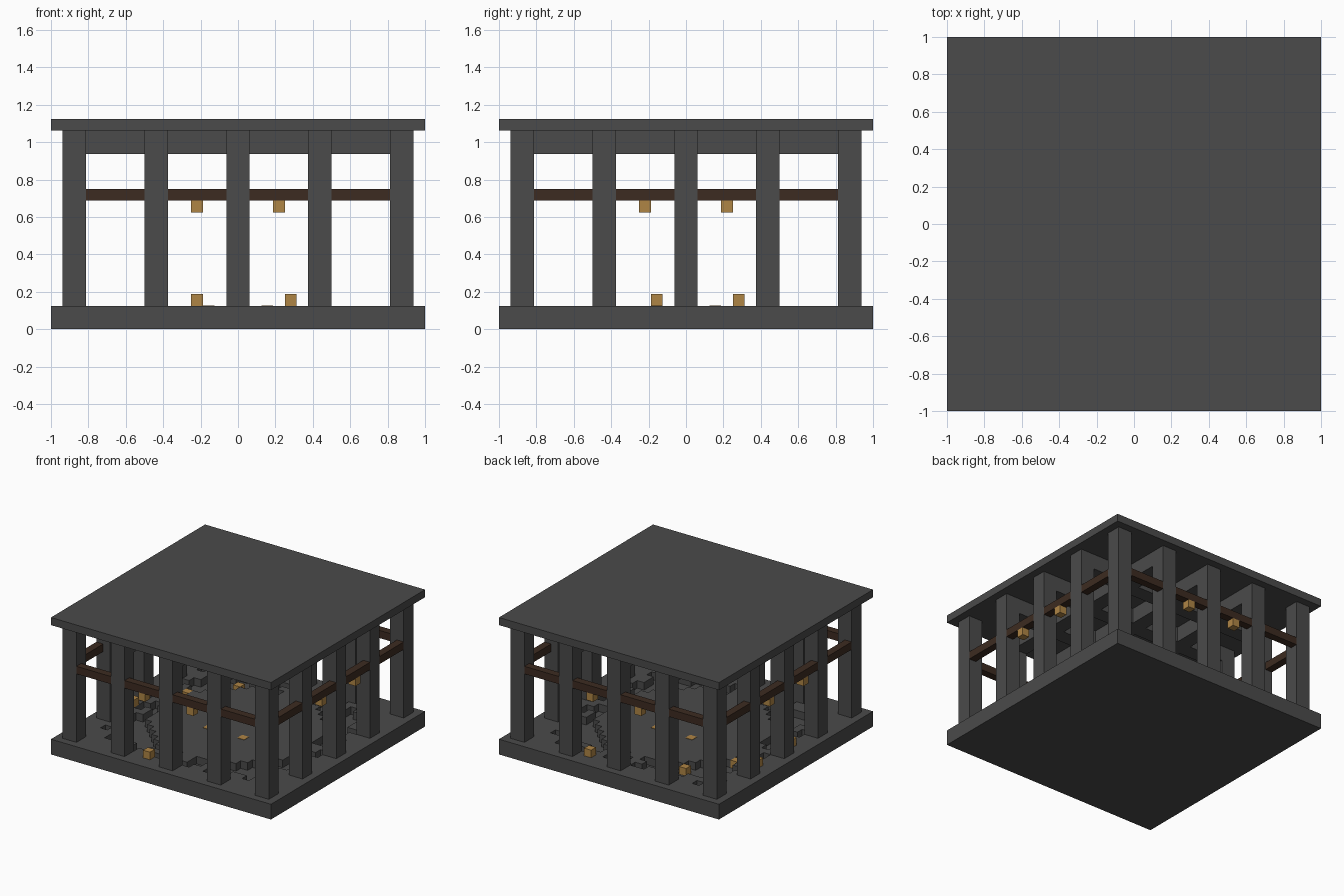
import bpy, bmesh, math, random
from mathutils import Vector

cube = bpy.data.objects.get("Cube")
if cube:
    bpy.data.objects.remove(cube, do_unlink=True)

U = 1 / 16          # one block
random.seed(4)


def material(name, color):
    m = bpy.data.materials.new(name)
    m.use_nodes = True
    m.diffuse_color = (*color, 1)
    m.node_tree.nodes["Principled BSDF"].inputs["Base Color"].default_value = (*color, 1)
    return m


stone = material("dark stone", (0.069, 0.069, 0.069))
wood = material("dark wood", (0.046, 0.024, 0.015))
glow = material("amber lamp", (0.43, 0.235, 0.06))


def finish(name, bm, mat):
    mesh = bpy.data.meshes.new(name)
    bm.to_mesh(mesh)
    bm.free()
    mesh.materials.append(mat)
    ob = bpy.data.objects.new(name, mesh)
    bpy.context.collection.objects.link(ob)
    return ob


def box(name, center, size, mat):
    bm = bmesh.new()
    bmesh.ops.create_cube(bm, size=1)
    for v in bm.verts:
        v.co = Vector(center) + Vector(a * b for a, b in zip(v.co, size))
    return finish(name, bm, mat)


# Floor slab with a ragged trench around a round island
def height(i, j):
    if not (0 <= i < 32 and 0 <= j < 32):
        return 0
    x, y = (i - 15.5) * U, (j - 15.5) * U
    edge, r = max(abs(x), abs(y)), math.hypot(x, y)
    if edge > 0.8 or r < 0.66:
        return 2 * U
    if edge > 0.7 and (i * 7 + j * 5) % 4 < 2:
        return 2 * U
    if r > 0.9 and (i // 2 + j // 2) % 2:
        return 2 * U
    return U


bm = bmesh.new()


def quad(*points):
    bm.faces.new([bm.verts.new(p) for p in points])


def edge_of(k):
    return k * U - 1


for i in range(-1, 32):
    for j in range(-1, 32):
        h, hx, hy = height(i, j), height(i + 1, j), height(i, j + 1)
        x0, x1, y0, y1 = edge_of(i), edge_of(i + 1), edge_of(j), edge_of(j + 1)
        if h:
            quad((x0, y0, h), (x1, y0, h), (x1, y1, h), (x0, y1, h))
        if h != hx:
            quad((x1, y0, hx), (x1, y0, h), (x1, y1, h), (x1, y1, hx))
        if h != hy:
            quad((x1, y1, hy), (x1, y1, h), (x0, y1, h), (x0, y1, hy))
quad((-1, -1, 0), (-1, 1, 0), (1, 1, 0), (1, -1, 0))
bmesh.ops.remove_doubles(bm, verts=bm.verts, dist=0.001)
bmesh.ops.recalc_face_normals(bm, faces=bm.faces)
bmesh.ops.dissolve_limit(bm, angle_limit=0.02, verts=bm.verts, edges=bm.edges)
finish("floor_slab", bm, stone)

# Roof slab and the lattice of ceiling beams
box("roof_slab", (0, 0, 17.5 * U), (2, 2, U), stone)
for k in (-7, 0, 7):
    box("ceiling_beam_x", (0, k * U, 16 * U), (26 * U, 2 * U, 2 * U), stone)
    box("ceiling_beam_y", (k * U, 0, 16 * U), (2 * U, 26 * U, 2 * U), stone)

# Pillars around the edge
rows = (-14, -7, 0, 7, 14)
for px in rows:
    for py in rows:
        if 14 in (abs(px), abs(py)):
            box("pillar", (px * U, py * U, 9.5 * U), (2 * U, 2 * U, 15 * U), stone)


def lamp(name, x, y, z):
    box(name, (x * U, y * U, z * U), (U, U, U), glow)


# Rails between pillars, flush with their outer faces, with hanging lamps
for s in (-1, 1):
    for a, b in zip(rows, rows[1:]):
        mid, span = (a + b) / 2 * U, (b - a - 2) * U
        box("rail_x", (mid, s * 14.5 * U, 11.5 * U), (span, U, U), wood)
        box("rail_y", (s * 14.5 * U, mid, 11.5 * U), (U, span, U), wood)
    for t in (-3.5, 3.5):
        lamp("hanging_lamp", t, s * 14.5, 10.5)
        lamp("hanging_lamp", s * 14.5, t, 10.5)

# Lamps standing on the floor border
for x, y in ((-3.5, -13.5), (4.5, 13.5), (-13.5, 4.5), (-13.5, -2.5)):
    lamp("floor_lamp", x, y, 2.5)

# Lamps in the trench
for x, y in ((-10.5, 4.5), (-6.5, 9.5)):
    lamp("trench_lamp", x, y, 1.5)

# Lamps set flush into the island
for x, y in ((2.5, -2.5), (-2.5, 2.5), (-2.5, -2.5), (2.5, 2.5)):
    box("inset_lamp", (x * U, y * U, 2 * U), (U, U, 0.006), glow)
